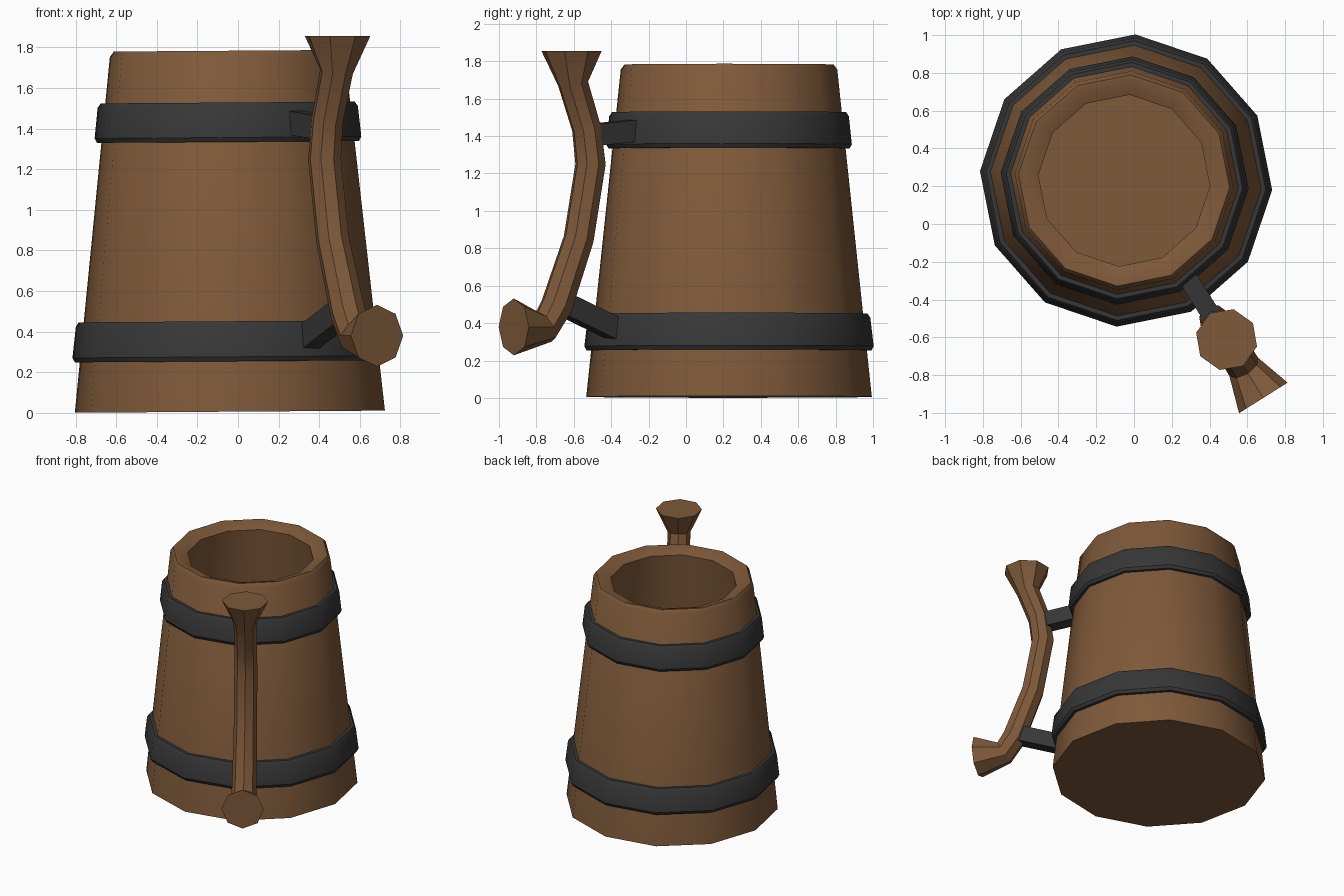
import bpy, bmesh, math
from mathutils import Vector, Matrix

if "Cube" in bpy.data.objects:
    bpy.data.objects.remove(bpy.data.objects["Cube"])

CENTRE = Vector((-0.04, 0.23, 0.006))
# the vessel stands with a very slight tilt
TILT = Matrix.Translation(CENTRE) @ Matrix.Rotation(math.radians(-0.4), 4, 'Y')
HANDLE = math.radians(-57.8)
OUT = Vector((math.cos(HANDLE), math.sin(HANDLE), 0))
SIDE = Vector((-OUT.y, OUT.x, 0))


def material(name, colour):
    m = bpy.data.materials.new(name)
    m.diffuse_color = (*colour, 1)
    m.use_nodes = True
    m.node_tree.nodes["Principled BSDF"].inputs["Base Color"].default_value = m.diffuse_color
    return m


WOOD = material("brown_wood", (0.21, 0.10, 0.042))
IRON = material("dark_iron", (0.038, 0.038, 0.038))


def skin(name, rings, mat, caps=True, loop=False, angle=32):
    """Bridge rings of points into a tube, closed by end caps or into a loop."""
    bm = bmesh.new()
    vs = [[bm.verts.new(p) for p in ring] for ring in rings]
    n = len(vs[0])
    pairs = list(zip(vs, vs[1:])) + ([(vs[-1], vs[0])] if loop else [])
    for a, b in pairs:
        for i in range(n):
            j = (i + 1) % n
            bm.faces.new((a[i], a[j], b[j], b[i]))
    if caps:
        bm.faces.new(vs[0])
        bm.faces.new(vs[-1])
    bmesh.ops.recalc_face_normals(bm, faces=bm.faces)
    me = bpy.data.meshes.new(name)
    bm.to_mesh(me)
    bm.free()
    me.materials.append(mat)
    ob = bpy.data.objects.new(name, me)
    bpy.context.collection.objects.link(ob)
    if angle:
        bpy.ops.object.select_all(action='DESELECT')
        ob.select_set(True)
        bpy.context.view_layer.objects.active = ob
        bpy.ops.object.shade_smooth_by_angle(angle=math.radians(angle))
    return ob


def lathe(profile, sides=12, turn=-3.7):
    return [[TILT @ Vector((r * math.cos(a), r * math.sin(a), z))
             for a in (math.radians(turn + 360 * k / sides) for k in range(sides))]
            for r, z in profile]


def along(s, z):
    """Point at distance s from the axis in the handle's plane."""
    return Vector((CENTRE.x, CENTRE.y, 0)) + OUT * s + Vector((0, 0, z))


# tapered wooden vessel with chamfered rim and hollow inside
skin("vessel", lathe([(0.765, 0), (0.58, 1.75), (0.56, 1.777), (0.545, 1.777),
                      (0.455, 1.74), (0.61, 0.12)]), WOOD)

# two iron hoops
for name, r0, r1, z0, z1 in (("lower_hoop", 0.775, 0.757, 0.248, 0.445),
                             ("upper_hoop", 0.658, 0.642, 1.328, 1.522)):
    skin(name, lathe([(r0 - 0.06, z0), (r0 - 0.012, z0), (r0, z0 + 0.022),
                      (r1, z1 - 0.022), (r1 - 0.015, z1), (r1 - 0.06, z1)]),
         IRON, caps=False, loop=True)

# bowed octagonal handle, flared at both ends: distance, height, radius
path = [(0.995, 1.855, 0.165), (0.985, 1.68, 0.083), (0.90, 1.44, 0.08),
        (0.875, 1.25, 0.083), (0.95, 0.85, 0.083), (1.09, 0.49, 0.088),
        (1.165, 0.38, 0.09), (1.36, 0.38, 0.152)]
pts = [Vector((s, z)) for s, z, r in path]
rings = []
for i, (s, z, r) in enumerate(path):
    if i == 0:
        t = Vector((0, -1))
    elif i == len(path) - 1:
        t = Vector((1, 0))
    else:
        t = ((pts[i] - pts[i - 1]).normalized()
             + (pts[i + 1] - pts[i]).normalized()).normalized()
    normal = OUT * -t.y + Vector((0, 0, t.x))
    rings.append([along(s, z) + normal * r * math.cos(k * math.pi / 4)
                  + SIDE * r * math.sin(k * math.pi / 4) for k in range(8)])
skin("handle", rings, WOOD, angle=30)

# iron brackets joining the hoops to the handle
for name, start, end in (("upper_bracket", (0.60, 1.43), (0.87, 1.405)),
                         ("lower_bracket", (0.70, 0.36), (1.04, 0.50))):
    d = (Vector(end) - Vector(start)).normalized()
    up = (OUT * -d.y + Vector((0, 0, d.x))) * 0.058
    w = SIDE * 0.05
    skin(name, [[along(*p) + a * up + b * w
                 for a, b in ((-1, -1), (-1, 1), (1, 1), (1, -1))]
                for p in (start, end)], IRON, angle=None)
